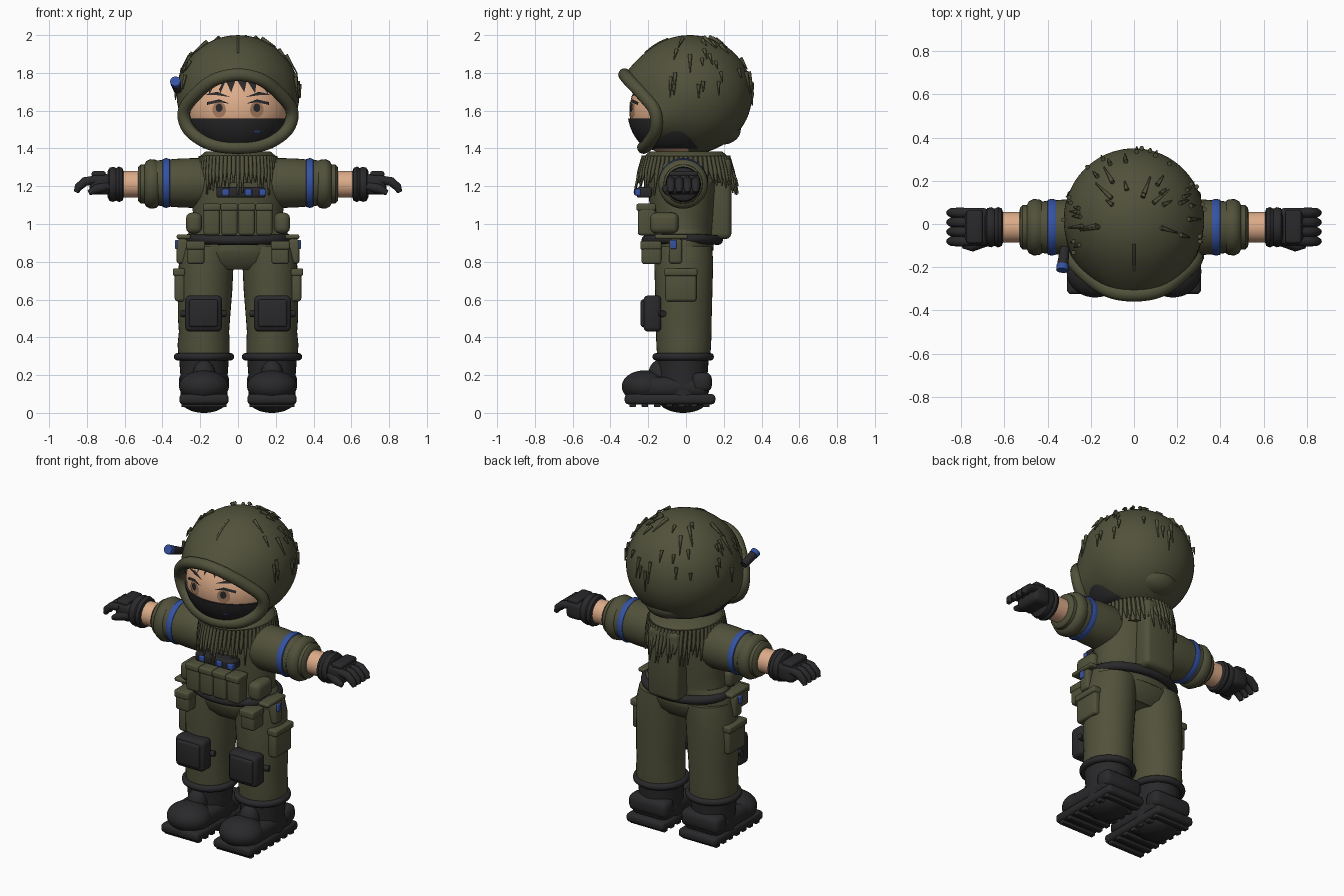
import bpy, bmesh, math, random
from mathutils import Vector, Matrix

random.seed(4)
cube = bpy.data.objects.get("Cube")
if cube:
    bpy.data.objects.remove(cube, do_unlink=True)


def material(name, rgb):
    m = bpy.data.materials.new(name)
    m.use_nodes = True
    m.diffuse_color = (*rgb, 1)
    bsdf = next(n for n in m.node_tree.nodes if n.type == 'BSDF_PRINCIPLED')
    bsdf.inputs["Base Color"].default_value = (*rgb, 1)
    bsdf.inputs["Roughness"].default_value = 0.8
    return m


OLIVE = material("olive cloth", (0.082, 0.082, 0.044))
BLACK = material("black rubber", (0.022, 0.022, 0.024))
SKIN = material("skin", (0.72, 0.41, 0.25))
BLUE = material("blue trim", (0.035, 0.085, 0.36))
BROWN = material("brown iris", (0.36, 0.19, 0.11))


def link(name, data, mat):
    data.materials.append(mat)
    ob = bpy.data.objects.new(name, data)
    bpy.context.collection.objects.link(ob)
    return ob


def finish(name, bm, mat, recalc=True):
    if recalc:
        bmesh.ops.recalc_face_normals(bm, faces=bm.faces[:])
    me = bpy.data.meshes.new(name)
    bm.to_mesh(me)
    bm.free()
    me.shade_smooth()
    me.set_sharp_from_angle(angle=math.radians(42))
    return link(name, me, mat)


def skin_rings(name, rings, mat, caps=True):
    """Bridge equal closed rings of points into one surface."""
    bm = bmesh.new()
    rows = [[bm.verts.new(p) for p in r] for r in rings]
    for a, b in zip(rows, rows[1:]):
        for i in range(len(a)):
            j = (i + 1) % len(a)
            bm.faces.new((a[i], a[j], b[j], b[i]))
    if caps:
        bm.faces.new(rows[0])
        bm.faces.new(rows[-1])
    else:
        bm.faces.new(rows[-1])
    return finish(name, bm, mat)


def loft(name, rings, mat, axis='z', n=36):
    """Rings are (height, centre a, centre b, radius a, radius b)."""
    out = []
    for h, ca, cb, ra, rb in rings:
        ring = []
        for i in range(n):
            t = 2 * math.pi * i / n
            a, b = ca + ra * math.cos(t), cb + rb * math.sin(t)
            ring.append((a, b, h) if axis == 'z' else (h, a, b))
        out.append(ring)
    return skin_rings(name, out, mat)


def box(name, lo, hi, mat, bevel=0.015):
    lo, hi = Vector(lo), Vector(hi)
    bm = bmesh.new()
    bmesh.ops.create_cube(bm, size=1)
    size = [abs(v) for v in hi - lo]
    bmesh.ops.transform(bm, matrix=Matrix.Translation((lo + hi) / 2) @ Matrix.Diagonal((*size, 1)), verts=bm.verts[:])
    bmesh.ops.bevel(bm, geom=bm.edges[:], offset=min(bevel, min(size) * 0.45), segments=3, profile=0.5, affect='EDGES')
    return finish(name, bm, mat)


def ball(name, c, r, mat):
    bm = bmesh.new()
    bmesh.ops.create_uvsphere(bm, u_segments=40, v_segments=24, radius=1)
    bmesh.ops.transform(bm, matrix=Matrix.Translation(c) @ Matrix.Diagonal((*r, 1)), verts=bm.verts[:])
    return finish(name, bm, mat)


def tubes(name, paths, mat, cyclic=False, res=4):
    """Each path is a list of (point, radius)."""
    cu = bpy.data.curves.new(name, 'CURVE')
    cu.dimensions, cu.bevel_depth, cu.bevel_resolution, cu.use_fill_caps = '3D', 1, res, True
    for path in paths:
        sp = cu.splines.new('POLY')
        sp.points.add(len(path) - 1)
        for q, (p, r) in zip(sp.points, path):
            q.co, q.radius = (*p, 1), r
        sp.use_cyclic_u = cyclic
    return link(name, cu, mat)


def ellipse(rx, ry, cy, z, n=48):
    return [(rx * math.cos(2 * math.pi * i / n), cy + ry * math.sin(2 * math.pi * i / n), z) for i in range(n)]


# Hood: a shell swept from the face opening round to the back of the head
half = [(0.12, -0.305, 1.765), (0.22, -0.235, 1.69), (0.285, -0.165, 1.6), (0.26, -0.16, 1.5), (0.15, -0.2, 1.425)]
ctrl = [(0, -0.325, 1.79)] + half + [(0, -0.225, 1.405)] + [(-x, y, z) for x, y, z in reversed(half)]
ctrl = [Vector(p) for p in ctrl]
rim = []
for i in range(len(ctrl)):
    p0, p1, p2, p3 = (ctrl[(i + k) % len(ctrl)] for k in (-1, 0, 1, 2))
    for t in (0, 0.2, 0.4, 0.6, 0.8):
        rim.append(p1 + 0.5 * t * (p2 - p0 + t * (2 * p0 - 5 * p1 + 4 * p2 - p3 + t * (3 * p1 - p0 - 3 * p2 + p3))))
HC, HR = Vector((0, 0.02, 1.685)), Vector((0.325, 0.33, 0.315))


def on_hood(d, k=1.0):
    return HC + Vector([d[i] * HR[i] * k for i in range(3)])


back = Vector((0, 0.93, 0.37)).normalized()
rings = []
for s in [i / 26 for i in range(26)] + [0.985]:
    ring = []
    for p in rim:
        u = Vector([(p - HC)[i] / HR[i] for i in range(3)])
        k = 1 + (u.length - 1) * max(0, 1 - s / 0.25) ** 2
        ring.append(on_hood(u.normalized().slerp(back, s), k))
    rings.append(ring)
skin_rings("hood", rings, OLIVE, caps=False)
tubes("hood_rim", [[(p, 0.034) for p in rim]], OLIVE, cyclic=True, res=5)
tubes("hood_seam", [[(on_hood(Vector((0, -math.sin(a), math.cos(a)))), 0.006) for a in (0.35, 0.5, 0.65, 0.8)]], OLIVE)
ball("hood_nape", (0, 0.19, 1.5), (0.13, 0.1, 0.08), OLIVE)

# Cloth strips hanging from the hood
strips = []
for i in range(46):
    a, e = random.uniform(-0.5, math.pi + 0.5), random.uniform(0.1, 1.25)
    d = Vector((math.cos(a) * math.cos(e), math.sin(a) * math.cos(e), math.sin(e)))
    span = random.uniform(0.12, 0.4)
    low = Vector((math.cos(a) * math.cos(e - span), math.sin(a) * math.cos(e - span), math.sin(e - span)))
    strips.append([(on_hood(d, 1.03), 0.011), (on_hood(low, 1.025), 0.003)])
tubes("hood_strips", strips, OLIVE, res=1)

# Head and face mask
FC, FR = Vector((0, -0.05, 1.6)), Vector((0.272, 0.25, 0.24))
ball("head", FC, FR, SKIN)
mask_rings = []
for i in range(9):
    z = 1.4 + 0.158 * i / 8
    k = 1.04 * math.sqrt(1 - ((z - FC.z) / 0.26) ** 2)
    mask_rings.append((z, 0, FC.y, FR.x * k, FR.y * k))
loft("face_mask", mask_rings, BLACK, n=48)


def plates(name, polys, mat, lift=0.005):
    """Thin flat shapes laid on the face, each given as x, z points."""
    bm = bmesh.new()
    for poly in polys:
        vs = []
        for x, z in poly:
            q = 1 - (x / FR.x) ** 2 - ((z - FC.z) / FR.z) ** 2
            vs.append(bm.verts.new((x, FC.y - FR.y * math.sqrt(max(q, 0)) - lift, z)))
        f = bm.faces.new(vs)
        f.normal_update()
        if f.normal.y > 0:
            f.normal_flip()
    return finish(name, bm, mat, recalc=False)


def disc(x, z, rx, rz):
    return [(x + rx * math.cos(k * math.pi / 10), z + rz * math.sin(k * math.pi / 10)) for k in range(20)]


S = (-1, 1)
plates("irises", [disc(s * 0.1, 1.605, 0.036, 0.042) for s in S], BROWN, 0.005)
plates("pupils", [disc(s * 0.1, 1.615, 0.018, 0.022) for s in S], BLACK, 0.008)
plates("lashes", [[(s * x, z) for x, z in ((0.045, 1.637), (0.1, 1.66), (0.165, 1.645), (0.165, 1.63), (0.1, 1.645))] for s in S], BLACK, 0.009)
plates("brows", [[(s * x, z) for x, z in ((0.04, 1.672), (0.11, 1.7), (0.18, 1.685), (0.11, 1.682))] for s in S], BLACK, 0.008)
plates("fringe_hair", [[(x - 0.03, 1.77), (x + 0.03, 1.77), (x * 1.15 + 0.01, 1.7 - abs(x) * 0.1)]
                       for x in (-0.14, -0.09, -0.04, 0.02, 0.07, 0.13)], BLACK, 0.007)
plates("mask_mark", [disc(0.1, 1.49, 0.016, 0.006)], BLUE, 0.02)
# Lamp on the side of the hood
tubes("hood_lamp", [[((-0.32, -0.11, 1.71), 0.022), ((-0.33, -0.19, 1.745), 0.026)]], BLACK)
tubes("lamp_lens", [[((-0.33, -0.19, 1.745), 0.028), ((-0.332, -0.215, 1.756), 0.028)]], BLUE)

# Torso, hips and belt
loft("torso", [(z, 0, -0.015, rx, ry) for z, rx, ry in ((0.86, 0.27, 0.16), (0.95, 0.245, 0.165), (1.05, 0.238, 0.175),
     (1.2, 0.25, 0.185), (1.3, 0.23, 0.185), (1.38, 0.17, 0.17))], OLIVE)
loft("hips", [(z, 0, -0.015, rx, ry) for z, rx, ry in ((0.76, 0.2, 0.1), (0.8, 0.27, 0.14), (0.86, 0.3, 0.157),
     (0.92, 0.285, 0.163), (0.97, 0.25, 0.165))], OLIVE)
tubes("belt", [[((x, y, 0.915 + 0.1 * x * x), 0.026) for x, y, z in ellipse(0.262, 0.19, -0.02, 0)]], BLACK, cyclic=True)

# Collar cape with hanging fringe
loft("collar", [(z, 0, 0, rx, ry) for z, rx, ry in ((1.22, 0.2, 0.215), (1.3, 0.205, 0.225), (1.36, 0.2, 0.22), (1.385, 0.17, 0.19))], OLIVE)
fringe = []
for x, y, z in ellipse(0.2, 0.225, 0, 1.36, 56):
    fringe.append([((x, y, z), 0.011), ((x * 1.03, y * 1.1, 1.28), 0.012),
                   ((x * 1.05, y * random.uniform(1.12, 1.24), random.uniform(1.15, 1.23)), 0.004)])
tubes("collar_fringe", fringe, OLIVE, res=1)

# Chest rig and backpack
for i in range(4):
    x = -0.185 + 0.0925 * i
    box("chest_pouch", (x + 0.003, -0.255, 0.94), (x + 0.0895, -0.16, 1.1), OLIVE)
    box("pouch_flap", (x, -0.262, 1.07), (x + 0.0925, -0.16, 1.108), OLIVE, 0.01)
box("chest_plate", (-0.115, -0.262, 1.14), (0.145, -0.18, 1.195), BLACK, 0.012)
for x in (-0.065, 0.055, 0.13):
    box("plate_light", (x - 0.018, -0.272, 1.15), (x + 0.018, -0.24, 1.185), BLUE, 0.006)
box("backpack", (-0.105, 0.12, 0.92), (0.105, 0.24, 1.35), OLIVE, 0.03)

for s in S:
    # Sleeve, forearm and glove
    loft("sleeve", [(s * x, -0.015, 1.217, r, r) for x, r in ((0.12, 0.12), (0.22, 0.132), (0.3, 0.13), (0.4, 0.122), (0.47, 0.115))], OLIVE, 'x')
    loft("arm_band", [(s * x, -0.015, 1.217, r, r) for x, r in ((0.355, 0.115), (0.362, 0.127), (0.38, 0.132), (0.398, 0.127), (0.405, 0.115))], BLUE, 'x')
    loft("sleeve_cuff", [(s * x, -0.015, 1.212, r, r) for x, r in ((0.42, 0.115), (0.435, 0.128), (0.465, 0.131), (0.487, 0.12),
         (0.495, 0.104), (0.515, 0.103), (0.528, 0.09), (0.53, 0.07))], OLIVE, 'x')
    loft("forearm", [(s * x, -0.015, 1.21, 0.071, 0.071) for x in (0.5, 0.64)], SKIN, 'x')
    loft("glove_cuff", [(s * x, -0.015, 1.21, r, r) for x, r in ((0.606, 0.07), (0.612, 0.087), (0.63, 0.094), (0.645, 0.086),
         (0.66, 0.093), (0.68, 0.088), (0.69, 0.07))], BLACK, 'x')
    box("palm", (s * 0.67, -0.1, 1.155), (s * 0.785, 0.075, 1.265), BLACK, 0.03)
    box("knuckle_guard", (s * 0.7, -0.09, 1.25), (s * 0.775, 0.065, 1.28), BLACK, 0.012)
    fingers = [[((s * x, y, z), r) for x, z, r in ((0.75, 1.235, 0.022), (0.81, 1.225, 0.024), (0.845, 1.195, 0.022), (0.857, 1.168, 0.013))]
               for y in (-0.08, -0.036, 0.008, 0.052)]
    thumb = [((s * 0.69, -0.08, 1.2), 0.026), ((s * 0.75, -0.103, 1.185), 0.025), ((s * 0.79, -0.1, 1.165), 0.014)]
    tubes("fingers", fingers + [thumb], BLACK)

    # Trouser leg, knee pad and pockets
    loft("trouser_leg", [(z, s * x, -0.012, rx, ry) for z, x, rx, ry in ((0.29, 0.18, 0.135, 0.14), (0.36, 0.182, 0.138, 0.145),
         (0.43, 0.18, 0.133, 0.147), (0.5, 0.18, 0.138, 0.148), (0.65, 0.174, 0.144, 0.152), (0.8, 0.168, 0.145, 0.156), (0.88, 0.155, 0.14, 0.15))], OLIVE)
    tubes("ankle_band", [[((s * 0.18 + x, y, z), 0.02) for x, y, z in ellipse(0.14, 0.143, -0.015, 0.297)]], BLACK, cyclic=True)
    box("knee_pad", (s * 0.085, -0.225, 0.43), (s * 0.28, -0.13, 0.622), BLACK, 0.025)
    box("knee_plate", (s * 0.105, -0.24, 0.455), (s * 0.26, -0.2, 0.6), BLACK, 0.012)
    tubes("knee_strap", [[((s * x, y, 0.525), 0.017) for x, y in ((0.065, -0.135), (0.18, -0.165), (0.3, -0.12))]], BLACK)
    box("thigh_pocket", (s * 0.28, -0.11, 0.59), (s * 0.335, 0.055, 0.75), OLIVE)
    box("thigh_flap", (s * 0.28, -0.115, 0.725), (s * 0.345, 0.06, 0.765), OLIVE, 0.01)
    box("belt_pouch", (s * 0.178, -0.235, 0.787), (s * 0.27, -0.13, 0.9), OLIVE)
    box("belt_pouch_flap", (s * 0.174, -0.242, 0.865), (s * 0.274, -0.13, 0.91), OLIVE, 0.01)
    box("hip_pouch", (s * 0.26, -0.09, 0.79), (s * 0.325, -0.02, 0.92), OLIVE)
    box("hip_tag", (s * 0.3, -0.083, 0.868), (s * 0.333, -0.05, 0.915), BLUE, 0.006)
    box("hip_bar", (s * 0.25, -0.165, 0.92), (s * 0.325, 0.01, 0.945), OLIVE, 0.01)
    box("side_pouch", (s * 0.19, -0.19, 0.95), (s * 0.275, -0.04, 1.06), OLIVE, 0.03)

    # Boot
    x = s * 0.18
    loft("boot_shaft", [(z, x, -0.015, r, r * 1.03) for z, r in ((0.07, 0.125), (0.2, 0.125), (0.29, 0.132))], BLACK)
    box("boot_foot", (x - 0.125, -0.28, 0.08), (x + 0.125, 0.125, 0.19), BLACK, 0.045)
    ball("boot_toe", (x, -0.22, 0.14), (0.132, 0.12, 0.085), BLACK)
    ball("boot_tongue", (x, -0.14, 0.2), (0.06, 0.06, 0.08), BLACK)
    box("boot_heel", (x - 0.132, 0.03, 0.11), (x + 0.132, 0.137, 0.215), BLACK, 0.035)
    box("boot_sole", (x - 0.13, -0.325, 0.045), (x + 0.13, 0.155, 0.1), BLACK, 0.02)
    for i in range(7):
        y = -0.3 + 0.065 * i
        box("sole_tread", (x - 0.12, y, 0.03), (x + 0.12, y + 0.035, 0.06), BLACK, 0.006)
    ball("sole_pad", (x, -0.015, 0.07), (0.125, 0.13, 0.07), BLACK)
